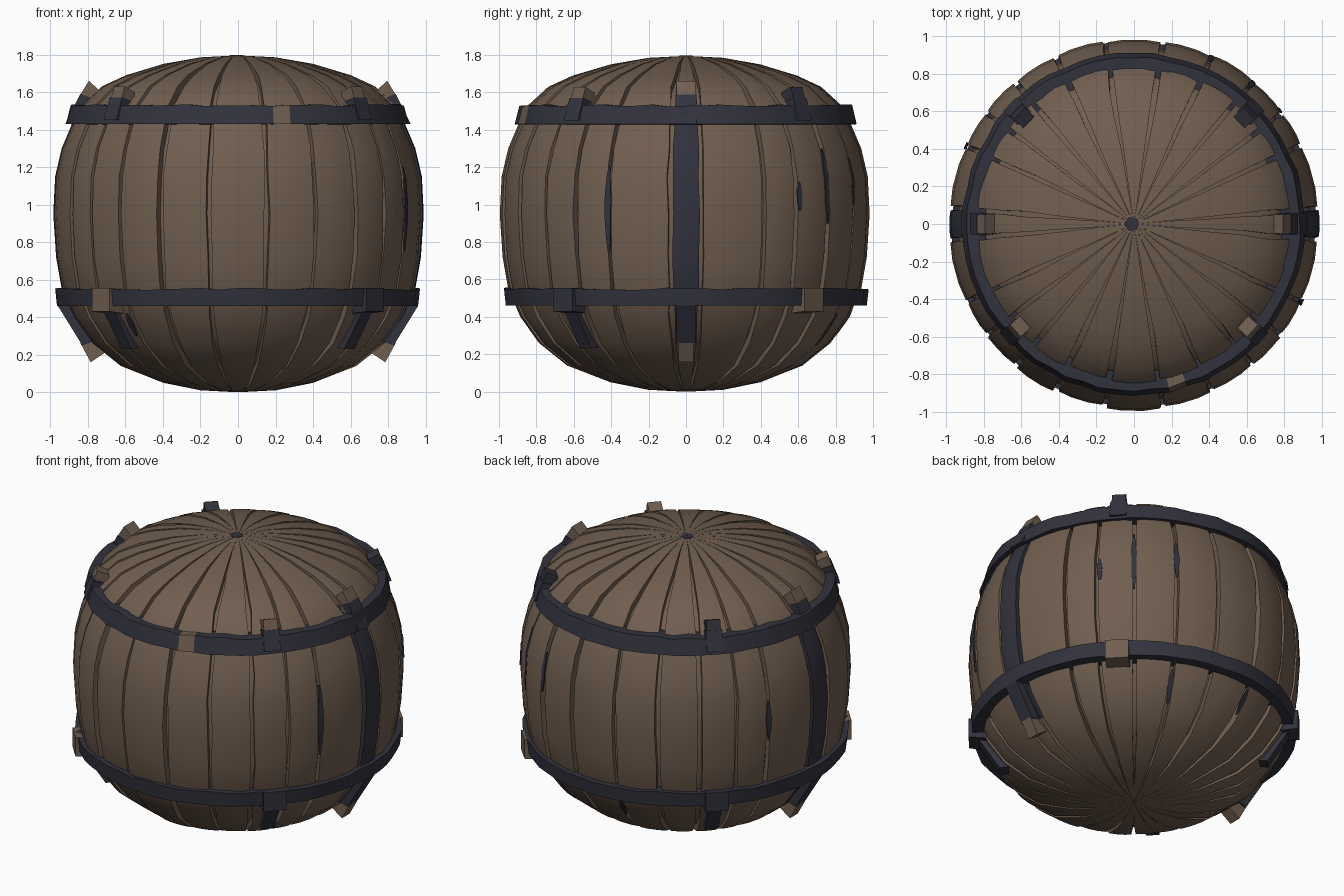
import bpy, bmesh, math, random
from mathutils import Vector

random.seed(4)
cube = bpy.data.objects.get("Cube")
if cube:
    bpy.data.objects.remove(cube)


def material(name, color):
    mat = bpy.data.materials.new(name)
    mat.use_nodes = True
    mat.diffuse_color = (*color, 1)
    mat.node_tree.nodes["Principled BSDF"].inputs["Base Color"].default_value = (*color, 1)
    return mat


MATERIALS = [material("brown wood", (.165, .113, .08)),
             material("dark iron", (.031, .032, .046))]
WOOD, IRON = 0, 1

# Barrel outline as radius and height, from bottom to top
PROFILE = [(.01, 0), (.2, .01), (.4, .05), (.63, .14), (.78, .26), (.88, .4),
           (.945, .55), (.975, .72), (.99, .95), (.98, 1.15), (.945, 1.3),
           (.89, 1.43), (.84, 1.53), (.73, 1.63), (.6, 1.69), (.4, 1.75),
           (.2, 1.785), (.01, 1.795)]


def radius_at(z):
    for (r0, z0), (r1, z1) in zip(PROFILE, PROFILE[1:]):
        if z <= z1:
            return r0 + (r1 - r0) * (z - z0) / (z1 - z0)
    return 0


def inset(depth):
    """Outline moved inward along its normals."""
    result = []
    for i, (r, z) in enumerate(PROFILE):
        a = Vector(PROFILE[max(i - 1, 0)])
        b = Vector(PROFILE[min(i + 1, len(PROFILE) - 1)])
        d = (b - a).normalized()
        result.append((max(r - d.y * depth, .003), z + d.x * depth))
    return result


def polar(angle, r, z):
    return Vector((r * math.cos(angle), r * math.sin(angle), z))


def finish(name, bm, smooth=30):
    bmesh.ops.recalc_face_normals(bm, faces=bm.faces)
    mesh = bpy.data.meshes.new(name)
    bm.to_mesh(mesh)
    bm.free()
    for mat in MATERIALS:
        mesh.materials.append(mat)
    obj = bpy.data.objects.new(name, mesh)
    bpy.context.collection.objects.link(obj)
    bpy.ops.object.select_all(action='DESELECT')
    obj.select_set(True)
    bpy.context.view_layer.objects.active = obj
    bpy.ops.object.shade_smooth_by_angle(angle=math.radians(smooth))
    return obj


def skin(bm, rows, mat=WOOD, closed=False):
    """Bridge rows of points with quads."""
    rows = [[bm.verts.new(p) for p in row] for row in rows]
    for low, high in zip(rows, rows[1:]):
        n = len(low)
        for j in range(n if closed else n - 1):
            k = (j + 1) % n
            bm.faces.new((low[j], low[k], high[k], high[j])).material_index = mat
    return rows


def prism(name, degrees, section, width, mat):
    """Block with a radius/height section, centred on a direction."""
    bm = bmesh.new()
    a = math.radians(degrees)
    side = Vector((-math.sin(a), math.cos(a), 0)) * width / 2
    rows = skin(bm, [[polar(a, r, z) + side * s for r, z in section] for s in (-1, 1)],
                mat, closed=True)
    for row in rows:
        bm.faces.new(row).material_index = mat
    return finish(name, bm)


# Inner core seen between the staves
bm = bmesh.new()
turns = [math.tau * i / 48 for i in range(48)]
skin(bm, [[polar(a, r, z) for a in turns] for r, z in inset(.045)], closed=True)
finish("core", bm)

# Staves with tapering gaps; the two narrow ones at the sides carry iron straps
quarter = [5, 25, 37, 50, 65, 81]
edges = sorted(quarter + [180 - e for e in quarter] + [180 + e for e in quarter]
               + [360 - e for e in quarter])
edges.append(edges[0] + 360)
bm = bmesh.new()
deep = inset(.07)
for left, right in zip(edges, edges[1:]):
    a0, a1 = math.radians(left), math.radians(right)
    strap = right - left < 11
    lift = random.uniform(-.008, .008)
    wobble = [random.uniform(.5, 1.4) for _ in range(4)]
    rows = []
    for i, ((r, z), (ri, zi)) in enumerate(zip(PROFILE, deep)):
        taper = min(max((r - .15) / .5, 0), 1)
        gap = .013 * taper / max(r, .1)
        b0 = a0 + gap * wobble[i % 3]
        b1 = a1 - gap * wobble[(i + 1) % 4]
        ro = r + lift * taper
        rows.append([polar(b0, ri, zi), polar(b0, ro - .004 * taper, z),
                     polar(b0 * .7 + b1 * .3, ro, z), polar(b0 * .3 + b1 * .7, ro, z),
                     polar(b1, ro - .004 * taper, z), polar(b1, ri, zi)])
    before = len(bm.faces)
    skin(bm, rows)
    bm.faces.ensure_lookup_table()
    if strap:
        for face in bm.faces[before:]:
            if .26 < face.calc_center_median().z < 1.5:
                face.material_index = IRON
finish("staves", bm, 25)


# Hammered hoops, with one worn wooden stretch on the upper hoop
def hoop(name, section, worn):
    bm = bmesh.new()
    count = 60
    rows = []
    for i in range(count):
        a = math.tau * i / count
        dent = random.uniform(-.009, .004)
        drop = random.uniform(-.006, .006)
        rows.append([polar(a, r + dent, z + drop * (z > section[0][1] + .05))
                     for r, z in section])
    verts = skin(bm, rows, IRON, closed=True)
    for j in range(4):
        k = (j + 1) % 4
        bm.faces.new((verts[-1][j], verts[-1][k], verts[0][k], verts[0][j])).material_index = IRON
    for face in bm.faces:
        c = face.calc_center_median()
        if worn and c.y < 0 and .16 < c.x < .29:
            face.material_index = WOOD
    finish(name, bm, 20)


hoop("upper_hoop", [(.83, 1.425), (.915, 1.43), (.89, 1.53), (.79, 1.53)], True)
hoop("lower_hoop", [(.86, .46), (.965, .46), (.975, .55), (.88, .55)], False)

# Side brackets at the ends of the straps
for name, angle in (("left", 0), ("right", 180)):
    prism(name + "_upper_bracket", angle,
          [(.84, 1.43), (.92, 1.43), (.84, 1.59), (.76, 1.56)], .11, IRON)
    prism(name + "_upper_tip", angle,
          [(.78, 1.5), (.85, 1.57), (.795, 1.66), (.73, 1.6)], .1, WOOD)
    prism(name + "_lower_bracket", angle,
          [(.88, .48), (.96, .46), (.83, .25), (.75, .28)], .1, IRON)
    prism(name + "_lower_tip", angle,
          [(.76, .3), (.84, .26), (.785, .16), (.71, .21)], .08, WOOD)

# Diagonal clips on both hoops
for name, angle, upper, lower in (("back_left", 44, IRON, WOOD),
                                  ("back_right", 136, IRON, IRON),
                                  ("front_right", 222, WOOD, WOOD),
                                  ("front_left", 318, WOOD, IRON)):
    prism(name + "_upper_clip", angle,
          [(.82, 1.45), (.92, 1.45), (.875, 1.57), (.77, 1.54)], .1, IRON)
    prism(name + "_upper_tip", angle,
          [(.78, 1.51), (.885, 1.53), (.85, 1.63), (.78, 1.6)], .085, upper)
    prism(name + "_lower_clip", angle,
          [(.87, .55), (.985, .555), (.985, .43), (.88, .42)], .14, lower)
    if name != "back_left":
        prism(name + "_lower_strap", angle,
              [(.87, .47), (.945, .46), (.8, .23), (.73, .24)], .08, IRON)


# Iron slivers showing through the gaps
def sliver(name, degrees, low, high, width):
    bm = bmesh.new()
    rows = []
    for i in range(9):
        z = low + (high - low) * i / 8
        half = width * (.3 + .7 * math.sin(math.pi * i / 8)) * random.uniform(.7, 1) / 2
        a, r = math.radians(degrees), radius_at(z) + .004
        rows.append([polar(a - half, r - .008, z), polar(a - half, r, z),
                     polar(a + half, r, z), polar(a + half, r - .008, z)])
    skin(bm, rows, IRON, closed=True)
    finish(name, bm)


for i, (angle, low, high) in enumerate([(-25, .75, 1.2), (38, .97, 1.12), (65, 1, 1.25),
                                        (50, .9, 1.3), (99, .3, .44), (65, .25, .42),
                                        (155, .85, 1.1), (228, .3, .42)]):
    sliver(f"iron_sliver_{i + 1}", angle, low, high, .04)

# Small iron plug at the top centre
bm = bmesh.new()
skin(bm, [[polar(math.tau * i / 9, r, z) + Vector((-.01, 0, 0)) for i in range(9)]
          for r, z in ((.038, 1.788), (.036, 1.797), (.002, 1.798))], IRON, closed=True)
finish("top_plug", bm)
